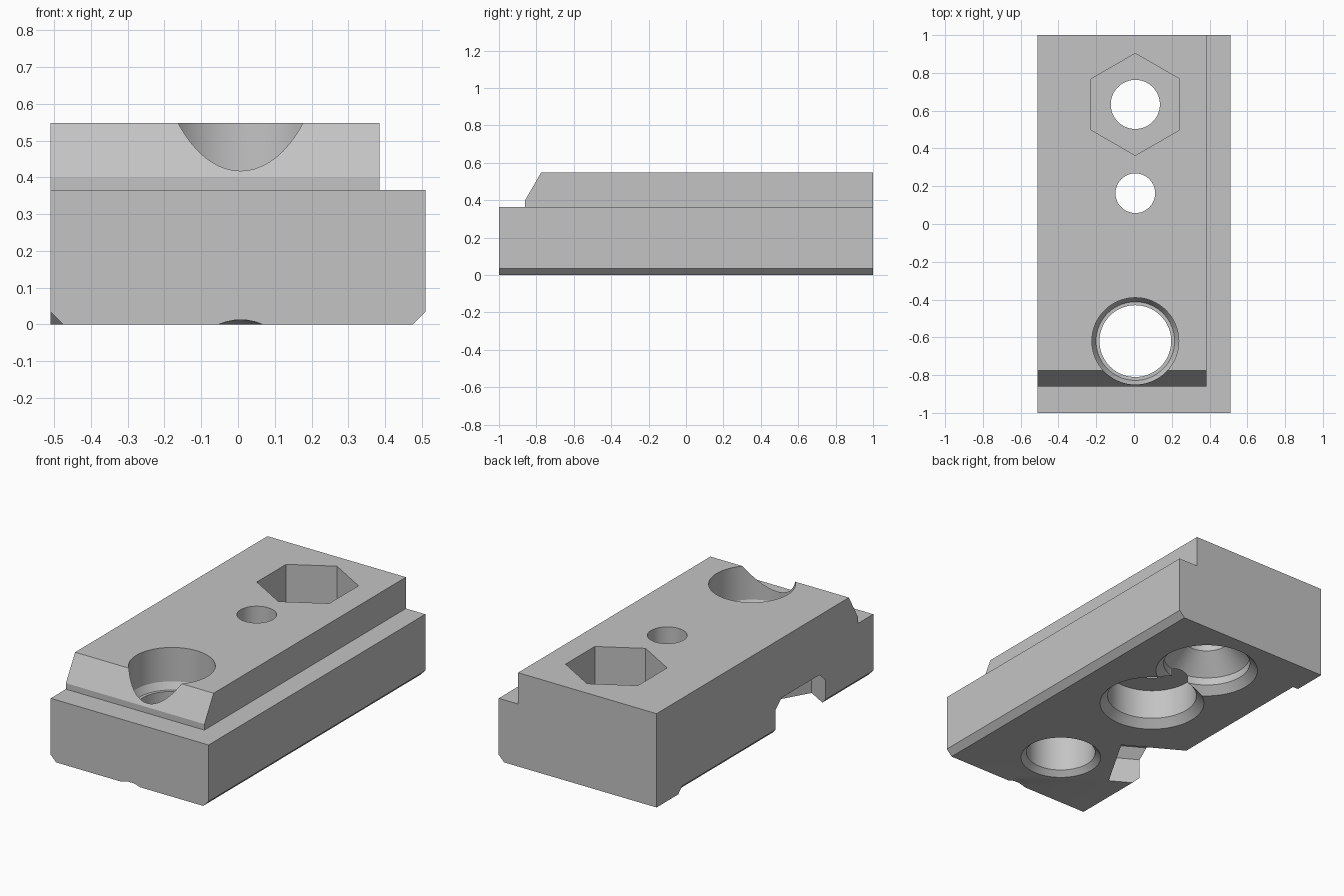
import bpy, bmesh, math
from mathutils import Matrix, Vector

if "Cube" in bpy.data.objects:
    bpy.data.objects.remove(bpy.data.objects["Cube"], do_unlink=True)

grey = bpy.data.materials.new("plain_grey")
grey.use_nodes = True
grey.diffuse_color = (0.55, 0.55, 0.55, 1)
grey.node_tree.nodes["Principled BSDF"].inputs["Base Color"].default_value = (0.55, 0.55, 0.55, 1)


def finish(name, bm):
    bmesh.ops.recalc_face_normals(bm, faces=bm.faces)
    mesh = bpy.data.meshes.new(name)
    bm.to_mesh(mesh)
    bm.free()
    obj = bpy.data.objects.new(name, mesh)
    bpy.context.collection.objects.link(obj)
    mesh.materials.append(grey)
    return obj


def prism(name, points, place, start, end):
    """Extrude a flat profile; place(a, b, t) maps it into space."""
    bm = bmesh.new()
    rings = [[bm.verts.new(place(a, b, t)) for a, b in points] for t in (start, end)]
    bridge(bm, rings)
    return finish(name, bm)


def lathe(name, y, profile, steps=72):
    """Revolve (radius, height) points about a vertical axis."""
    bm = bmesh.new()
    angles = [math.pi / 2 + math.tau * i / steps for i in range(steps)]
    rings = [[bm.verts.new((0.007 + r * math.cos(a), y + r * math.sin(a), z)) for a in angles]
             for r, z in profile]
    bridge(bm, rings)
    return finish(name, bm)


def bridge(bm, rings):
    n = len(rings[0])
    for low, high in zip(rings, rings[1:]):
        for i in range(n):
            j = (i + 1) % n
            bm.faces.new((low[i], low[j], high[j], high[i]))
    bm.faces.new(rings[0])
    bm.faces.new(rings[-1])


def cut(body, cutter):
    mod = body.modifiers.new("cut", "BOOLEAN")
    mod.operation = "DIFFERENCE"
    mod.solver = "EXACT"
    mod.object = cutter
    cutter.hide_render = True
    bpy.context.view_layer.objects.active = body
    bpy.ops.object.modifier_apply(modifier=mod.name)
    bpy.data.objects.remove(cutter, do_unlink=True)


# Stepped block with a bevelled lower edge
body = prism("clamp_block",
             [(-0.51, 0), (0.475, 0), (0.51, 0.035), (0.51, 0.365),
              (0.385, 0.365), (0.385, 0.548), (-0.51, 0.548)],
             lambda a, b, t: (a, t, b), -1, 1)

# Front step and sloping nose
cut(body, prism("nose_cutter",
                [(-1.1, 0.365), (-0.86, 0.365), (-0.86, 0.40), (-0.775, 0.548),
                 (-0.746, 0.60), (-1.1, 0.60)],
                lambda a, b, t: (t, a, b), -0.7, 0.7))

# Lower bevel on the other side, stopping short of the back with a ramp
cut(body, prism("edge_cutter", [(-0.445, -0.03), (-0.54, 0.065), (-0.54, -0.03)],
                lambda a, b, t: (a, t - b if t > 0 else t, b), -1.1, 0.8))

# Angled slot opening through the side, with bevelled ceiling corners
turn = Matrix.Rotation(math.radians(150), 3, "Z")
corner = Vector((-0.26, -0.473, 0))
cut(body, prism("slot_cutter",
                [(-0.2, -0.1), (0.2, -0.1), (0.2, 0.15), (0.15, 0.2),
                 (-0.15, 0.2), (-0.2, 0.15)],
                lambda a, b, t: corner + turn @ Vector((t, a, b)), 0, 0.8))

# Front bolt hole: counterbore, conical seat, bevelled exit
cut(body, lathe("front_hole_cutter", -0.62,
                [(0.25, -0.03), (0.22, 0), (0.19, 0.03), (0.19, 0.31),
                 (0.208, 0.31), (0.23, 0.35), (0.23, 0.6)]))

# Middle hole: wide pocket below, narrow bore above
cut(body, lathe("middle_hole_cutter", 0.163,
                [(0.32, -0.035), (0.287, 0), (0.245, 0.045), (0.245, 0.22),
                 (0.105, 0.22), (0.105, 0.6)]))

# Rear hole: bevelled pocket, cone, and bore
cut(body, lathe("rear_hole_cutter", 0.633,
                [(0.31, -0.035), (0.28, 0), (0.238, 0.045), (0.238, 0.09),
                 (0.13, 0.2), (0.13, 0.4)]))

# Hexagonal nut pocket above the rear hole
cut(body, lathe("nut_cutter", 0.633, [(0.27, 0.3), (0.27, 0.6)], 6))

# Small scoop under the front edge
cut(body, lathe("scoop_cutter", -1.0,
                [(0.075, -0.01), (0.06, 0), (0.04, 0.007), (0.015, 0.012)], 32))

# Smooth the bores, keep edges crisp
bpy.ops.object.select_all(action="DESELECT")
body.select_set(True)
bpy.context.view_layer.objects.active = body
bpy.ops.object.shade_smooth_by_angle(angle=math.radians(20))
